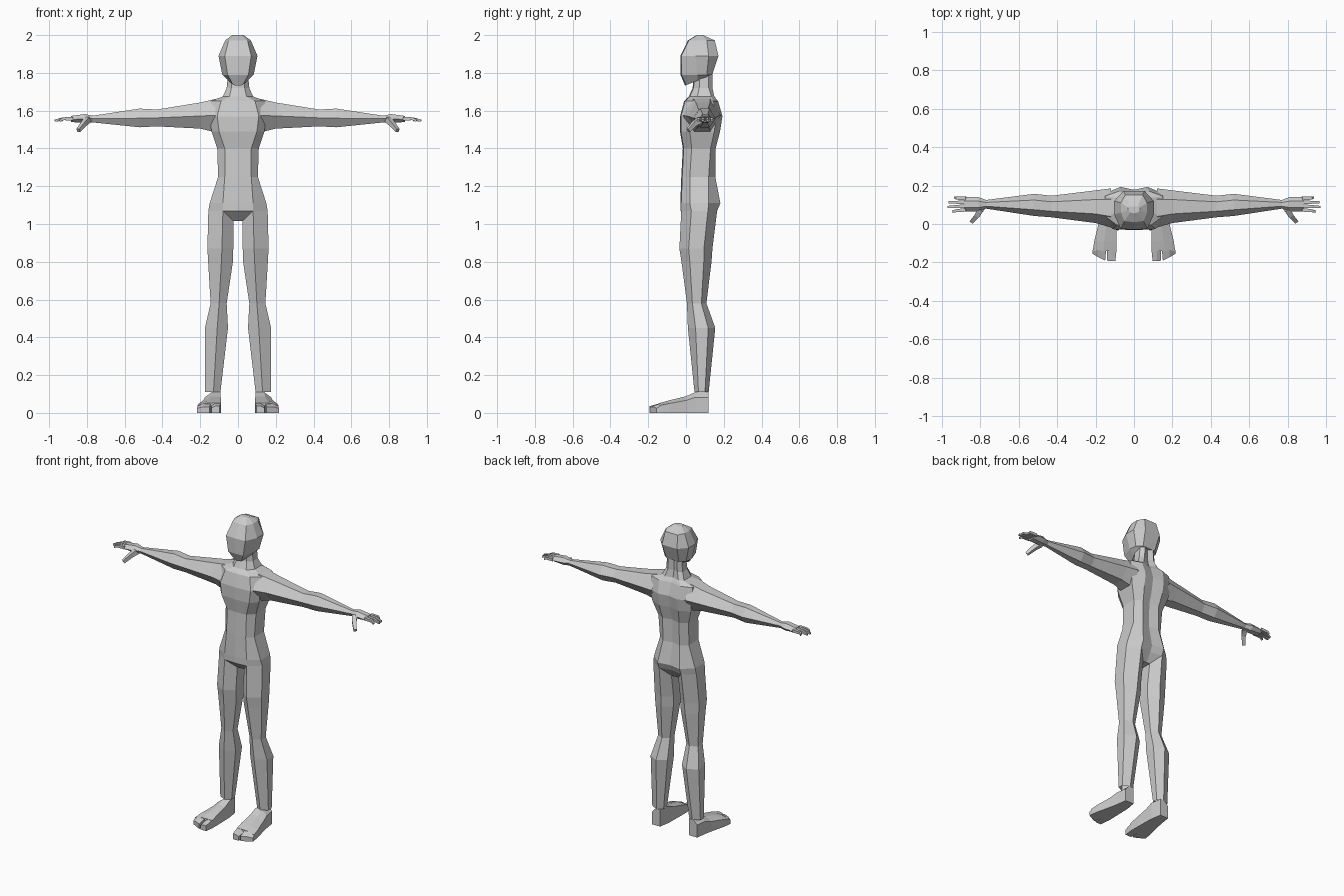
import bpy, bmesh, math
from mathutils import Vector

grey = bpy.data.materials.new("plain grey")
grey.diffuse_color = (0.6, 0.6, 0.6, 1)


def make(name, lofts):
    """Each loft is (rings, closed, cap_start, cap_end); mirrored across x."""
    bm = bmesh.new()
    for rings, closed, cap0, cap1 in lofts:
        vs = [[bm.verts.new(p) for p in r] for r in rings]
        n = len(rings[0])
        for a, b in zip(vs, vs[1:]):
            for i in range(n if closed else n - 1):
                j = (i + 1) % n
                bm.faces.new((a[i], a[j], b[j], b[i]))
        if cap0:
            bm.faces.new(vs[0])
        if cap1:
            bm.faces.new(vs[-1])
    # mirrored half
    geo = bmesh.ops.duplicate(bm, geom=bm.verts[:] + bm.edges[:] + bm.faces[:])["geom"]
    for v in geo:
        if isinstance(v, bmesh.types.BMVert):
            v.co.x *= -1
    bmesh.ops.remove_doubles(bm, verts=bm.verts[:], dist=0.0005)
    bmesh.ops.recalc_face_normals(bm, faces=bm.faces[:])
    me = bpy.data.meshes.new(name)
    bm.to_mesh(me)
    bm.free()
    me.materials.append(grey)
    ob = bpy.data.objects.new(name, me)
    bpy.context.collection.objects.link(ob)
    return ob


def half_ring(z, slant, groove, pts):
    """Front centre, four side corners, back centre."""
    a, d = pts[0], pts[3]
    pts = [(0, a[1] - 0.005)] + list(pts) + [(0, d[1] - groove)]
    return [(x, y, z + slant * y) for x, y in pts]


def pairs(row):
    return list(zip(row[0::2], row[1::2]))


# torso and neck: z, then four (x, y) corners from front to back
torso = [
    (1.82, .03, .05, .05, .075, .05, .12, .03, .14),
    (1.72, .035, .04, .06, .07, .06, .12, .035, .14),
    (1.675, .045, .02, .08, .06, .08, .135, .05, .15),
    (1.65, .09, -.005, .15, .04, .15, .145, .08, .17),
    (1.57, .11, -.027, .15, .02, .15, .16, .07, .193),
    (1.49, .10, -.027, .14, .02, .14, .15, .07, .18),
    (1.40, .07, -.012, .11, .03, .11, .13, .06, .157),
    (1.25, .07, -.02, .105, .02, .105, .12, .06, .155),
    (1.11, .08, -.025, .15, .02, .15, .12, .08, .182),
    (1.07, .08, -.025, .157, .028, .157, .116, .08, .165)]
body = [half_ring(r[0], 0, 0.015, pairs(r[1:])) for r in torso]
# crotch strip joining both legs
crotch = [[(0, -.03, 1.07), (.08, -.025, 1.07)],
          [(0, .028, 1.015), (.025, .028, 1.015)],
          [(0, .116, 1.015), (.025, .116, 1.015)],
          [(0, .15, 1.07), (.08, .165, 1.07)]]
make("torso", [(body, False, False, False), (crotch, False, False, False)])

# head: z, slant, corners
head = [
    (2.0, 0, .02, .06, .03, .07, .03, .085, .02, .09),
    (1.972, 0, .05, .015, .068, .06, .068, .11, .045, .152),
    (1.89, 0, .07, -.025, .103, .05, .103, .12, .055, .172),
    (1.79, 0, .055, -.024, .083, .06, .078, .11, .045, .138),
    (1.735, .4, .025, .0, .05, .06, .055, .11, .035, .133)]
make("head", [([half_ring(r[0], r[1], 0, pairs(r[2:])) for r in head],
               False, True, True)])


# legs: z, inner x, middle x, outer x, front y, back y
def leg_ring(z, xi, xm, xo, yf, yb, zi=None):
    y1, y2 = yf + .28 * (yb - yf), yf + .742 * (yb - yf)
    zi = z if zi is None else zi
    return [(xm, yf, z), (xo, y1, z), (xo, y2, z),
            (xm, yb, z), (xi, y2, zi), (xi, y1, zi)]


legs = [(1.07, .025, .08, .157, -.025, .165, 1.015),
        (.87, .025, .085, .162, -.035, .14),
        (.80, .027, .088, .158, -.024, .135),
        (.58, .06, .10, .145, .005, .108),
        (.45, .053, .11, .175, .01, .155),
        (.11, .093, .13, .175, .045, .12)]
make("legs", [([leg_ring(*r) for r in legs], True, False, False)])


# feet: heel to ball, then big toe and outer toes
def foot_ring(y, xi, xo, zt, skew=0):
    xm = xi + .55 * (xo - xi)
    return [(xi, y, 0), (xo, y + skew, 0), (xo, y + skew, zt * .75),
            (xm, y + skew * .5, zt), (xi, y, zt)]


foot = [(.12, .105, .165, .11), (.05, .093, .175, .11), (0, .092, .185, .088),
        (-.09, .09, .207, .066), (-.14, .09, .215, .052)]
big_toe = [(-.135, .091, .142, .052), (-.193, .097, .139, .036)]
toes = [(-.135, .145, .215, .05), (-.19, .15, .216, .032, .035)]
make("feet", [([foot_ring(*r) for r in rows], True, True, True)
              for rows in (foot, big_toe, toes)])


# arms and palms: x, front y, back y, bottom z, middle z, top z
def arm_ring(x, yf, yb, zb, zm, zt):
    y1, y2 = yf + .28 * (yb - yf), yf + .72 * (yb - yf)
    return [(x, yf, zm), (x, y1, zt), (x, y2, zt),
            (x, yb, zm), (x, y2, zb), (x, y1, zb)]


arm = [(.12, -.018, .185, 1.485, 1.575, 1.662), (.2, .005, .175, 1.505, 1.572, 1.643),
       (.43, .035, .147, 1.517, 1.562, 1.606), (.52, .042, .157, 1.512, 1.56, 1.611),
       (.77, .08, .125, 1.538, 1.558, 1.573)]
palm = [arm[-1], (.81, .065, .14, 1.535, 1.557, 1.582),
        (.885, .064, .141, 1.54, 1.553, 1.572)]
make("arms", [([arm_ring(*r) for r in arm], True, False, False)])


# fingers: tapered square rods along a short path
def rod(path, w):
    rings = []
    d = (Vector(path[-1]) - Vector(path[0])).normalized()
    side = d.cross(Vector((0, 0, 1))).normalized()
    up = side.cross(d)
    for k, p in enumerate(path):
        s = w * (1 - .2 * k)
        rings.append([tuple(Vector(p) + side * a * s + up * b * s)
                      for a, b in ((-1, -1), (1, -1), (1, 1), (-1, 1))])
    return rings, True, True, True


hand = [([arm_ring(*r) for r in palm], True, False, True)]
for i, tip in enumerate((.945, .97, .965, .935)):
    y = .074 + .0195 * i
    y_tip = .064 + .0245 * i
    hand.append(rod([(.875, y, 1.558), (.925, (y + y_tip) / 2, 1.557),
                     (tip, y_tip, 1.547)], .0095))
hand.append(rod([(.795, .08, 1.553), (.815, .045, 1.532), (.845, .012, 1.495)], .016))
make("hands", hand)
